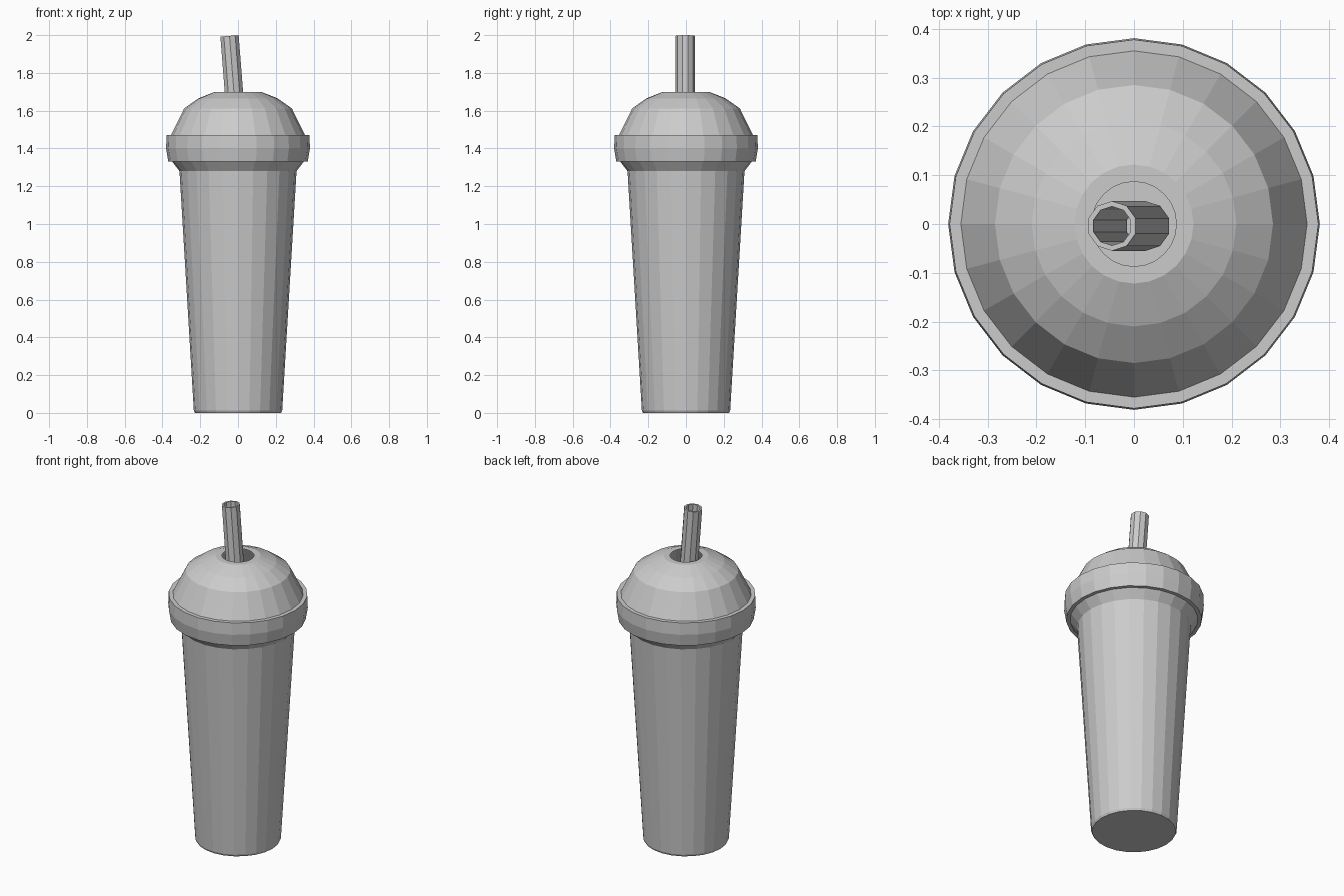
import bpy, bmesh, math
from mathutils import Matrix

if "Cube" in bpy.data.objects:
    bpy.data.objects.remove(bpy.data.objects["Cube"])


def lathe(name, profile, sides, phase=0.0, closed=False, cap_bottom=False):
    """Revolve (radius, z) points about z into a flat-shaded mesh."""
    bm = bmesh.new()
    rings = []
    for r, z in profile:
        angles = [phase + 2 * math.pi * i / sides for i in range(sides)]
        rings.append([bm.verts.new((r * math.cos(a), r * math.sin(a), z)) for a in angles])
    pairs = list(zip(rings, rings[1:]))
    if closed:
        pairs.append((rings[-1], rings[0]))
    for low, high in pairs:
        for i in range(sides):
            j = (i + 1) % sides
            bm.faces.new((low[i], low[j], high[j], high[i]))
    if cap_bottom:
        bm.faces.new(rings[0][::-1])
    bmesh.ops.recalc_face_normals(bm, faces=bm.faces)
    mesh = bpy.data.meshes.new(name)
    bm.to_mesh(mesh)
    bm.free()
    obj = bpy.data.objects.new(name, mesh)
    bpy.context.collection.objects.link(obj)
    return obj


# Tapered cup with a flared lip under the lid
lathe("cup", [(0.228, 0), (0.234, 0.012), (0.31, 1.28), (0.352, 1.335)], 24, cap_bottom=True)

# Domed lid: underside, rim band, ledge, dome and flat top around the straw hole
lathe("dome_lid", [(0.348, 1.33), (0.369, 1.33), (0.381, 1.40), (0.378, 1.47),
                   (0.355, 1.47), (0.285, 1.612), (0.21, 1.665),
                   (0.122, 1.70), (0.087, 1.70)], 24)

# Open-ended straw, leaning left and ending inside the cup
length = 0.875
straw = lathe("straw", [(0.051, -length), (0.051, 0), (0.04, 0), (0.04, -length)],
              10, phase=math.pi / 10, closed=True)
straw.matrix_world = (Matrix.Translation((-0.045, -0.004, 1.996))
                      @ Matrix.Rotation(math.radians(-4.5), 4, 'Y'))
